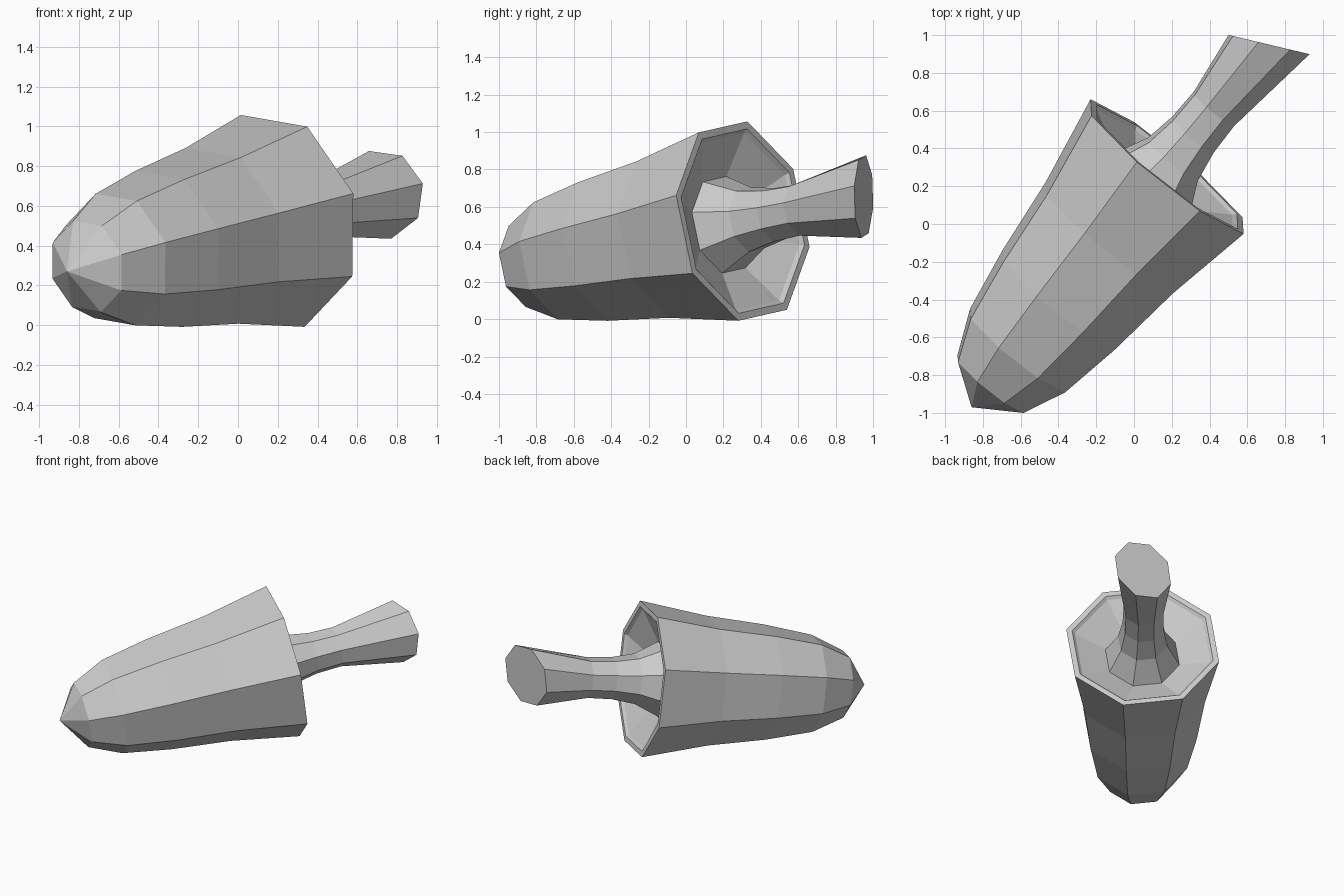
import bpy, bmesh, math
from mathutils import Vector

if "Cube" in bpy.data.objects:
    bpy.data.objects.remove(bpy.data.objects["Cube"])

SIDES = 8
PHASE = math.radians(14.5)
RIM = Vector((0.175, 0.304, 0.524))      # centre of the open rim
TIP = Vector((-0.86, -0.97, 0.27))       # point of the nose
AXIS = (RIM - TIP).normalized()          # from nose toward handle


def ring(bm, centre, normal, radius):
    """Octagon of vertices facing along normal."""
    n = normal.normalized()
    side = Vector((n.y, -n.x, 0)).normalized()
    up = side.cross(n)
    if up.z < 0:
        up = -up
    verts = []
    for i in range(SIDES):
        a = PHASE + i * math.tau / SIDES
        verts.append(bm.verts.new(centre + side * math.cos(a) * radius + up * math.sin(a) * radius))
    return verts


def bridge(bm, a, b):
    for i in range(SIDES):
        j = (i + 1) % SIDES
        bm.faces.new((a[i], a[j], b[j], b[i]))


def finish(bm, name):
    bmesh.ops.recalc_face_normals(bm, faces=bm.faces[:])
    mesh = bpy.data.meshes.new(name)
    bm.to_mesh(mesh)
    bm.free()
    obj = bpy.data.objects.new(name, mesh)
    bpy.context.collection.objects.link(obj)
    return obj


# Tapered shell: pointed nose, flared body, rim, hollow cup and cup floor
shell_profile = [(-1.50, 0.24), (-1.27, 0.346), (-0.92, 0.41), (-0.49, 0.462),
                 (0.0, 0.557), (0.0, 0.515), (-0.02, 0.495), (-0.13, 0.27)]
bm = bmesh.new()
rings = [ring(bm, RIM + AXIS * t, AXIS, r) for t, r in shell_profile]
tip = bm.verts.new(TIP)
for i in range(SIDES):
    bm.faces.new((tip, rings[0][(i + 1) % SIDES], rings[0][i]))
for a, b in zip(rings, rings[1:]):
    bridge(bm, a, b)
bm.faces.new(rings[-1])
finish(bm, "tapered_shell")

# Handle: flares out of the cup floor, narrows, ends in a slanted cap
bm = bmesh.new()
rings = [ring(bm, RIM + AXIS * t, AXIS, r)
         for t, r in [(-0.13, 0.27), (0.05, 0.18), (0.22, 0.15), (0.40, 0.145)]]
rings.append(ring(bm, Vector((0.715, 0.95, 0.655)), Vector((0.23, 0.97, 0.0)), 0.228))
for a, b in zip(rings, rings[1:]):
    bridge(bm, a, b)
bm.faces.new(rings[-1])
bm.faces.new(rings[0])
finish(bm, "handle")
